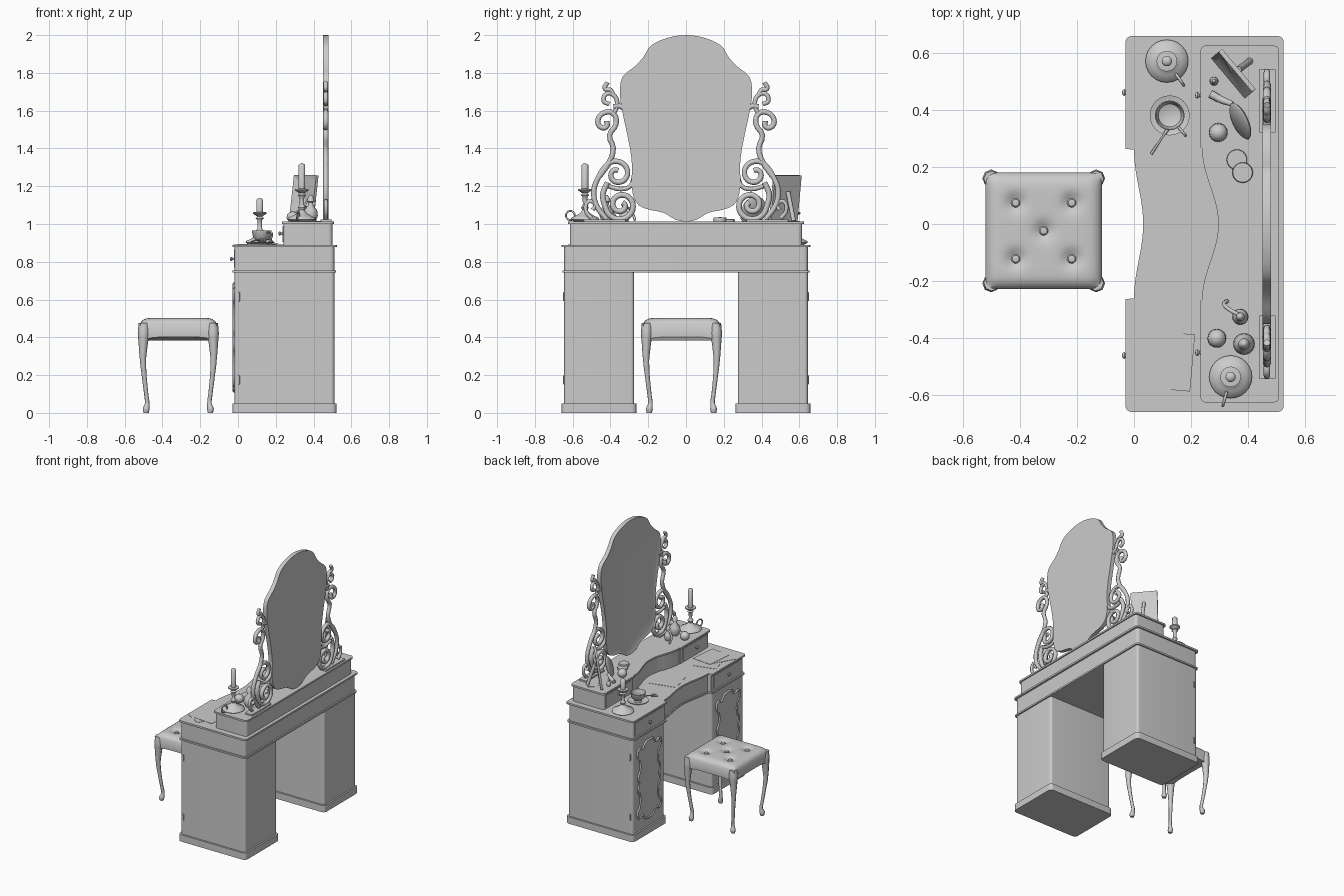
import bpy, bmesh, math
from math import sin, cos, pi, radians
from mathutils import Vector, Matrix

if "Cube" in bpy.data.objects:
    bpy.data.objects.remove(bpy.data.objects["Cube"])

def finish(ob, angle=35):
    bpy.ops.object.select_all(action='DESELECT')
    ob.select_set(True)
    bpy.context.view_layer.objects.active = ob
    if ob.type == 'CURVE':
        bpy.ops.object.convert(target='MESH')
        ob = bpy.context.view_layer.objects.active
    bpy.ops.object.shade_smooth_by_angle(angle=radians(angle))
    return ob

def from_bm(name, bm, angle=35):
    bmesh.ops.recalc_face_normals(bm, faces=bm.faces)
    me = bpy.data.meshes.new(name)
    bm.to_mesh(me)
    bm.free()
    ob = bpy.data.objects.new(name, me)
    bpy.context.collection.objects.link(ob)
    return finish(ob, angle)

def prism(name, pts, a, b, axis='z', inset=0, sink=0):
    """Extrude a 2D outline from a to b along z (pts = x,y) or x (pts = y,z); optional sunk panel on side a."""
    bm = bmesh.new()
    put = (lambda p, h: (p[0], p[1], h)) if axis == 'z' else (lambda p, h: (h, p[0], p[1]))
    va = [bm.verts.new(put(p, a)) for p in pts]
    vb = [bm.verts.new(put(p, b)) for p in pts]
    n = len(pts)
    fa = bm.faces.new(va)
    bm.faces.new(vb[::-1])
    for i in range(n):
        bm.faces.new((va[i], vb[i], vb[(i + 1) % n], va[(i + 1) % n]))
    bmesh.ops.recalc_face_normals(bm, faces=bm.faces)
    if inset:
        bmesh.ops.inset_region(bm, faces=[fa], thickness=inset, depth=0)
        bmesh.ops.translate(bm, verts=fa.verts[:], vec=(sink, 0, 0))
    return from_bm(name, bm)

def fillet(pts, r, seg=5):
    out = []
    for i, p in enumerate(pts):
        p, q, s = Vector(p), Vector(pts[i - 1]), Vector(pts[(i + 1) % len(pts)])
        a = p + (q - p).normalized() * r
        b = p + (s - p).normalized() * r
        out += [tuple(a * (1 - t) ** 2 + p * 2 * t * (1 - t) + b * t * t) for t in (k / seg for k in range(seg + 1))]
    return out

def rect(x0, x1, y0, y1, r):
    return fillet([(x0, y0), (x1, y0), (x1, y1), (x0, y1)], r)

def loop_smooth(pts, n=5):
    """Closed Catmull-Rom outline."""
    P, m, out = [Vector(p) for p in pts], len(pts), []
    for i in range(m):
        a, b, c, d = (P[(i + k) % m] for k in (-1, 0, 1, 2))
        for t in (k / n for k in range(n)):
            out.append(tuple(0.5 * (2 * b + (c - a) * t + (2 * a - 5 * b + 4 * c - d) * t * t + (3 * b - a - 3 * c + d) * t ** 3)))
    return out

def lathe(name, prof, loc, seg=24):
    bm = bmesh.new()
    vs = [bm.verts.new((r, 0, z)) for r, z in prof]
    es = [bm.edges.new(e) for e in zip(vs, vs[1:])]
    bmesh.ops.spin(bm, geom=vs + es, cent=(0, 0, 0), axis=(0, 0, 1), angle=2 * pi, steps=seg, use_duplicate=False)
    bmesh.ops.remove_doubles(bm, verts=bm.verts, dist=1e-4)
    bmesh.ops.translate(bm, verts=bm.verts, vec=loc)
    return from_bm(name, bm, 45)

def tube(name, pts, r, radii=None, cyclic=False, res=4):
    cu = bpy.data.curves.new(name, 'CURVE')
    cu.dimensions, cu.bevel_depth, cu.bevel_resolution = '3D', r, 2
    cu.resolution_u, cu.use_fill_caps = res, True
    sp = cu.splines.new('BEZIER')
    sp.bezier_points.add(len(pts) - 1)
    for i, bp in enumerate(sp.bezier_points):
        bp.co = pts[i]
        bp.handle_left_type = bp.handle_right_type = 'AUTO'
        bp.radius = radii[i] if radii else 1
    sp.use_cyclic_u = cyclic
    ob = bpy.data.objects.new(name, cu)
    bpy.context.collection.objects.link(ob)
    return finish(ob, 60)

# desk: pedestals, drawer carcass with concave centre, raised back drawers
def desk_outline(xf, xs, xc, xb, yo, yi, r=0.025):
    side = fillet([(xf, yi), (xf, yo), (xb, yo), (xb, yi)], r)[6:18]
    curve = [(xs + (xc - xs) * (0.5 + 0.5 * cos(pi * k / 10)), yi * k / 10) for k in range(11)]
    half = curve + [(xf, yi + 0.003)] + side
    return half + [(x, -y) for x, y in half[:0:-1]]

for s, tag in ((1, 'left'), (-1, 'right')):
    ys = lambda a, b: sorted((s * a, s * b))
    prism(tag + '_pedestal', rect(-0.018, 0.51, *ys(0.275, 0.645), 0.02), 0.04, 0.75)
    prism(tag + '_plinth', rect(-0.03, 0.522, *ys(0.262, 0.658), 0.03), 0, 0.05)
prism('drawer_carcass', desk_outline(-0.018, 0.01, 0.042, 0.51, 0.645, 0.265), 0.75, 0.885)
prism('lower_moulding', desk_outline(-0.028, 0.002, 0.034, 0.52, 0.655, 0.262), 0.743, 0.755)
prism('desk_top', desk_outline(-0.03, 0, 0.032, 0.524, 0.658, 0.26), 0.877, 0.89)
prism('upper_drawers', desk_outline(0.24, 0.245, 0.302, 0.5, 0.615, 0.27), 0.885, 1.005)
prism('upper_top', desk_outline(0.232, 0.238, 0.295, 0.508, 0.625, 0.265), 1.0, 1.013)

# door ornaments, drawer fronts, knobs and hinges
quarter = [(0, 0.285), (0.05, 0.275), (0.075, 0.245), (0.12, 0.255), (0.135, 0.21), (0.108, 0.17), (0.105, 0.09), (0.128, 0.045), (0.115, 0)]
half = quarter + [(a, -b) for a, b in quarter[-2::-1]]
orn = half + [(-a, b) for a, b in half[-2:0:-1]]
def knob(name, x, y, z):
    ob = lathe(name, [(0, 0.022), (0.009, 0.02), (0.012, 0.014), (0.005, 0.006), (0.008, 0)], (0, 0, 0), 12)
    ob.matrix_world = Matrix.Translation((x, y, z)) @ Matrix.Rotation(-pi / 2, 4, 'Y')
for s, tag in ((1, 'left'), (-1, 'right')):
    pts = [(s * 0.46 + a, 0.4 + b) for a, b in orn]
    prism(tag + '_door_panel', loop_smooth(pts, 3), -0.022, -0.016, 'x')
    tube(tag + '_door_moulding', [(-0.021, *p) for p in pts], 0.007, cyclic=True)
    prism(tag + '_drawer_front', rect(s * 0.46 - 0.165, s * 0.46 + 0.165, 0.77, 0.865, 0.005), -0.022, -0.016, 'x')
    prism(tag + '_upper_drawer_front', rect(s * 0.45 - 0.145, s * 0.45 + 0.145, 0.905, 0.99, 0.005), 0.236, 0.242, 'x')
    knob(tag + '_drawer_knob', -0.02, s * 0.46, 0.815)
    knob(tag + '_upper_knob', 0.236, s * 0.45, 0.95)
    for z in (0.175, 0.615):
        lathe(tag + '_hinge', [(0, -0.025), (0.006, -0.022), (0.006, 0.022), (0, 0.025)], (0.005, s * 0.645, z), 8)

# mirror with sunken glass
hm = [(0, 2.0), (0.1, 1.985), (0.185, 1.945), (0.225, 1.885), (0.27, 1.835), (0.335, 1.78), (0.35, 1.7), (0.338, 1.6), (0.3, 1.42),
      (0.286, 1.31), (0.288, 1.2), (0.265, 1.115), (0.21, 1.08), (0.12, 1.06), (0.06, 1.025), (0, 1.013)]
prism('mirror', loop_smooth(hm + [(-y, z) for y, z in hm[-2:0:-1]], 3), 0.45, 0.48, 'x', inset=0.026, sink=0.01)

# scrolled iron brackets either side of the mirror
def spiral(c, r0, r1, a0, a1, n=12):
    return [(c[0] + (r0 + (r1 - r0) * k / n) * cos(radians(a0 + (a1 - a0) * k / n)),
             c[1] + (r0 + (r1 - r0) * k / n) * sin(radians(a0 + (a1 - a0) * k / n))) for k in range(n + 1)]
scrolls = [
    ([(0.415, 1.22), (0.44, 1.16)] + spiral((0.345, 1.1), 0.085, 0.015, 0, -600, 14), 0.015),
    ([(0.42, 1.025), (0.475, 1.1), (0.488, 1.18), (0.462, 1.25)] + spiral((0.365, 1.265), 0.075, 0.018, 25, 470), 0.014),
    ([(0.46, 1.25), (0.405, 1.33), (0.385, 1.4), (0.405, 1.47), (0.37, 1.53), (0.385, 1.585), (0.43, 1.59), (0.465, 1.555), (0.455, 1.515), (0.42, 1.515), (0.42, 1.545)], 0.014),
    ([(0.385, 1.58), (0.365, 1.63), (0.38, 1.68), (0.42, 1.69), (0.435, 1.65), (0.405, 1.635)], 0.012),
    ([(0.385, 1.68), (0.4, 1.71), (0.43, 1.715), (0.415, 1.75)], 0.012),
    ([(0.33, 1.615), (0.355, 1.625), (0.385, 1.62)], 0.014),
    ([(0.5, 1.03), (0.53, 1.07), (0.515, 1.12), (0.48, 1.1), (0.495, 1.075)], 0.011),
    ([(0.275, 1.25), (0.295, 1.2), (0.345, 1.185), (0.41, 1.2)], 0.012)]
for s, tag in ((1, 'left'), (-1, 'right')):
    prism(tag + '_bracket_foot', rect(0.437, 0.495, *sorted((s * 0.32, s * 0.542)), 0.005), 1.012, 1.024)
    for pts, r in scrolls:
        tube(tag + '_bracket_scroll', [(0.465, s * y, z) for y, z in pts], r, res=3)

# stool: tufted cushion, buttons, cabriole legs
C = Vector((-0.316, -0.024, 0))
buttons = [(0, 0)] + [(a, b) for a in (-0.098, 0.098) for b in (-0.098, 0.098)]
bm = bmesh.new()
bmesh.ops.create_grid(bm, x_segments=32, y_segments=32, size=0.204)
for v in bm.verts:
    u, w = abs(v.co.x) / 0.204, abs(v.co.y) / 0.204
    z = 0.503 - 0.03 * min(1, u ** 12 + w ** 12)
    for b in buttons:
        z -= 0.022 * math.exp(-((v.co.x - b[0]) ** 2 + (v.co.y - b[1]) ** 2) / 0.0009)
    v.co.z = z
ext = bmesh.ops.extrude_edge_only(bm, edges=[e for e in bm.edges if e.is_boundary])
for v in [g for g in ext['geom'] if isinstance(g, bmesh.types.BMVert)]:
    t = min(1, max(abs(v.co.x), abs(v.co.y)) and min(abs(v.co.x), abs(v.co.y)) / 0.204)
    v.co.z = 0.402 - 0.025 * t ** 5
    v.co.x *= 0.975
    v.co.y *= 0.975
bmesh.ops.holes_fill(bm, edges=[e for e in bm.edges if e.is_boundary])
bmesh.ops.translate(bm, verts=bm.verts, vec=C)
from_bm('stool_cushion', bm, 60)
for b in buttons:
    lathe('cushion_button', [(0, 0.013), (0.012, 0.01), (0.018, 0), (0, -0.01)], C + Vector((*b, 0.484)), 12)
leg = [(0.182, 0.475, 1.0), (0.184, 0.42, 1.1), (0.186, 0.36, 0.85), (0.187, 0.28, 0.58), (0.18, 0.19, 0.45),
       (0.17, 0.1, 0.4), (0.165, 0.05, 0.42), (0.17, 0.02, 0.65), (0.17, 0.0, 0.5)]
for sx in (-1, 1):
    for sy in (-1, 1):
        tube('stool_leg', [C + Vector((sx * d, sy * d, z)) for d, z, r in leg], 0.028, [r for d, z, r in leg])

# candlesticks with finger rings
def candlestick(x, y, z, h, ang):
    lathe('candlestick', [(0, 0), (0.055, 0), (0.075, 0.012), (0.072, 0.02), (0.05, 0.03), (0.025, 0.045), (0.014, 0.06), (0.02, 0.075), (0.011, 0.09),
          (0.013, 0.13), (0.022, 0.14), (0.014, 0.15), (0.036, 0.165), (0.036, 0.172), (0.018, 0.174), (0, 0.174)], (x, y, z))
    lathe('candle', [(0, 0), (0.018, 0), (0.018, h - 0.01), (0.012, h - 0.004), (0, h)], (x, y, z + 0.172), 16)
    dx, dy = cos(radians(ang)), sin(radians(ang))
    ring = [(0.08 + 0.024 * cos(k * pi / 4), 0.032 + 0.024 * sin(k * pi / 4)) for k in range(8)]
    tube('candlestick_ring', [(x + dx * d, y + dy * d, z + e) for d, e in ring], 0.005, cyclic=True)
candlestick(0.115, 0.57, 0.89, 0.076, -55)
candlestick(0.338, -0.535, 1.013, 0.137, -105)

# cup, saucer and spoon
lathe('saucer', [(0, 0.002), (0.03, 0), (0.07, 0.012), (0.07, 0.016), (0.03, 0.006), (0, 0.006)], (0.125, 0.38, 0.89))
lathe('cup', [(0, 0.005), (0.025, 0.006), (0.022, 0.018), (0.045, 0.038), (0.052, 0.075), (0.049, 0.075), (0.04, 0.04), (0, 0.025)], (0.125, 0.38, 0.89))
tube('spoon', [(0.13, 0.35, 0.915), (0.1, 0.305, 0.915), (0.06, 0.245, 0.9)], 0.005, [1.6, 0.8, 1])
tube('cup_handle', [(0.155, 0.34, 0.955), (0.178, 0.312, 0.955), (0.175, 0.316, 0.925), (0.15, 0.345, 0.922)], 0.005)

# perfume bottles and pots
bottle = [(0, 0), (0.025, 0), (0.038, 0.03), (0.034, 0.06), (0.014, 0.085), (0.012, 0.1), (0.02, 0.105), (0.016, 0.125), (0.006, 0.14), (0, 0.142)]
for x, y, k in ((0.385, -0.42, 1.0), (0.372, -0.325, 0.75), (0.28, 0.5, 0.4)):
    lathe('perfume_bottle', [(r * k, z * k) for r, z in bottle], (x, y, 1.013), 20)
for x, y in ((0.29, -0.4), (0.295, 0.32)):
    lathe('powder_pot', [(0, 0), (0.022, 0), (0.033, 0.018), (0.03, 0.036), (0.016, 0.05), (0, 0.054)], (x, y, 1.013), 16)
tube('atomiser_hose', [(0.372, -0.32, 1.09), (0.335, -0.3, 1.08), (0.315, -0.28, 1.05), (0.325, -0.27, 1.02)], 0.007)
for x, y, t in ((0.36, 0.225, 0.012), (0.38, 0.18, 0.022)):
    lathe('compact', [(0, 0), (0.034, 0), (0.036, t / 2), (0.034, t), (0, t + 0.001)], (x, y, 1.013))

# standing picture frame with rear strut, and hand mirror on its side
fr = prism('picture_frame', rect(-0.092, 0.092, 0, 0.245, 0.006), -0.008, 0.008, 'x', inset=0.018, sink=0.005)
fr.matrix_world = Matrix.Translation((0.335, 0.515, 1.015)) @ Matrix.Rotation(radians(40), 4, 'Z') @ Matrix.Rotation(radians(8), 4, 'Y')
tube('frame_strut', [(0.365, 0.54, 1.17), (0.405, 0.57, 1.016)], 0.012)
hand = lathe('hand_mirror', [(0, -0.007), (0.062, -0.007), (0.07, 0), (0.062, 0.007), (0, 0.004)], (0, 0, 0))
hand.matrix_world = Matrix.Translation((0.372, 0.36, 1.08)) @ Matrix.Rotation(radians(-65), 4, 'Z') @ Matrix.Rotation(radians(70), 4, 'X')
tube('hand_mirror_handle', [(0.345, 0.42, 1.055), (0.305, 0.435, 1.035), (0.268, 0.455, 1.03)], 0.013, [0.7, 1, 1.1])

# loose papers
for x, y, z, w, h, a in ((0.17, -0.035, 0.89, 0.2, 0.22, 14), (0.18, 0.19, 0.89, 0.11, 0.14, 40), (0.1, -0.42, 0.89, 0.16, 0.2, 15),
                         (0.09, -0.5, 0.892, 0.15, 0.2, -30), (0.13, -0.48, 0.894, 0.15, 0.2, -5), (0.39, 0.54, 1.013, 0.09, 0.09, 30)):
    m = Matrix.Rotation(radians(a), 2)
    prism('paper', [tuple(m @ Vector((i * w / 2, j * h / 2)) + Vector((x, y))) for i, j in ((-1, -1), (1, -1), (1, 1), (-1, 1))], z, z + 0.002)
